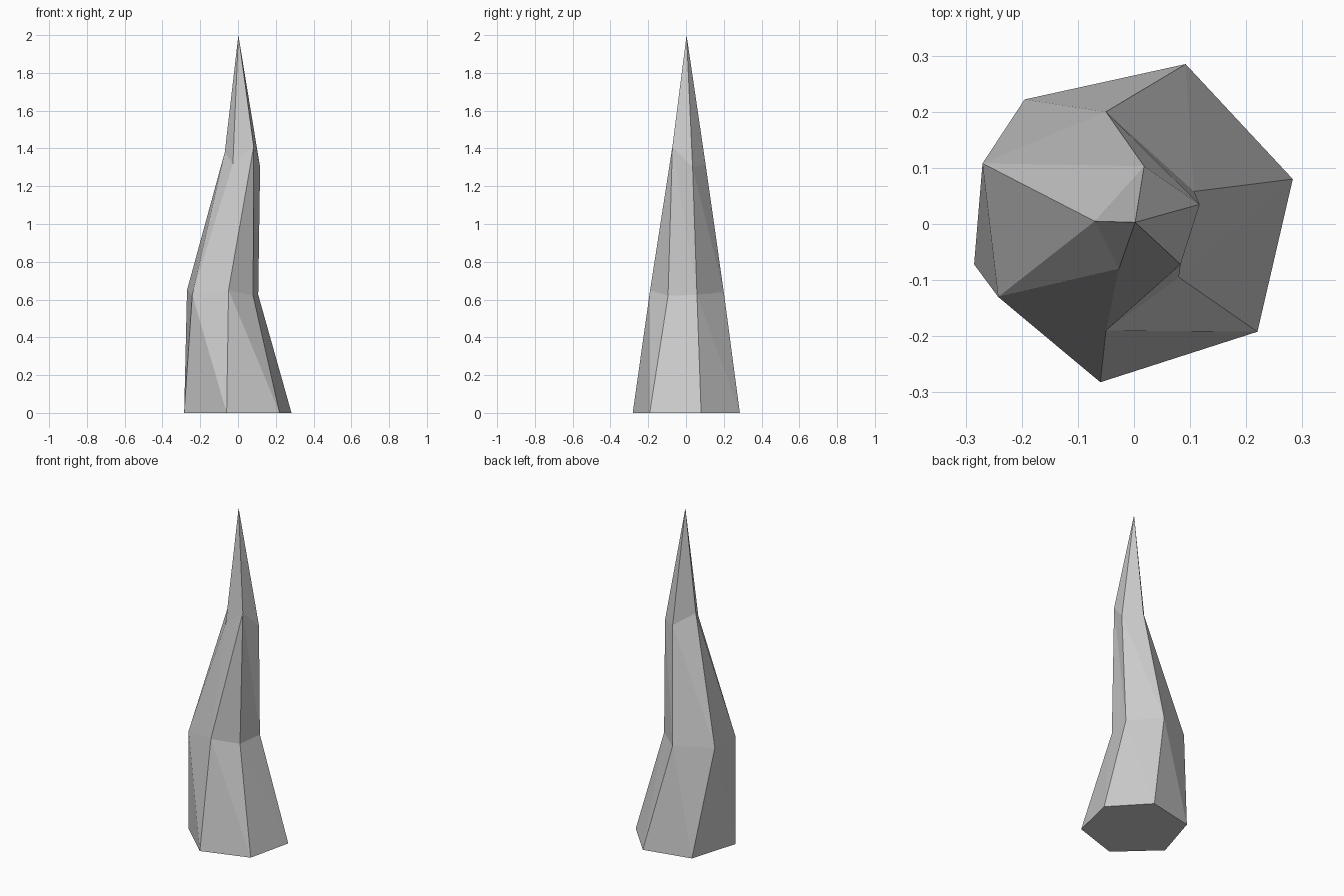
import bpy
import bmesh

if "Cube" in bpy.data.objects:
    bpy.data.objects.remove(bpy.data.objects["Cube"])

# Cross-sections of the bent spike, counter-clockwise, from base to shoulder
base = [(-.195, .222, 0), (-.285, -.072, 0), (-.06, -.282, 0),
        (.22, -.192, 0), (.283, .08, 0), (.092, .285, 0)]
middle = [(-.27, .108, .65), (-.242, -.13, .625), (-.05, -.19, .65),
          (.08, -.095, .62), (.107, .058, .625), (-.05, .20, .64)]
# the shoulder has five corners: its third corner serves two sides
shoulder = [(-.07, .005, 1.38), (-.027, -.08, 1.32), (.083, -.072, 1.41),
            None, (.117, .035, 1.30), (.018, .103, 1.32)]
tip = (.002, .003, 2)

bm = bmesh.new()


def ring(points):
    verts = []
    for p in points:
        verts.append(bm.verts.new(p) if p else verts[-1])
    return verts


def face(*verts):
    if len(set(verts)) == len(verts):
        bm.faces.new(verts)


rings = [ring(r) for r in (base, middle, shoulder)]
apex = bm.verts.new(tip)

# Base cap
face(*reversed(rings[0]))

# Twisted sides, split into triangles
for low, up in zip(rings, rings[1:]):
    for i in range(6):
        j = (i + 1) % 6
        face(low[i], low[j], up[i])
        face(low[j], up[j], up[i])

# Pointed tip
for i in range(6):
    face(rings[2][i], rings[2][(i + 1) % 6], apex)

bmesh.ops.recalc_face_normals(bm, faces=bm.faces)
mesh = bpy.data.meshes.new("spike")
bm.to_mesh(mesh)
bm.free()
bpy.context.collection.objects.link(bpy.data.objects.new("spike", mesh))
